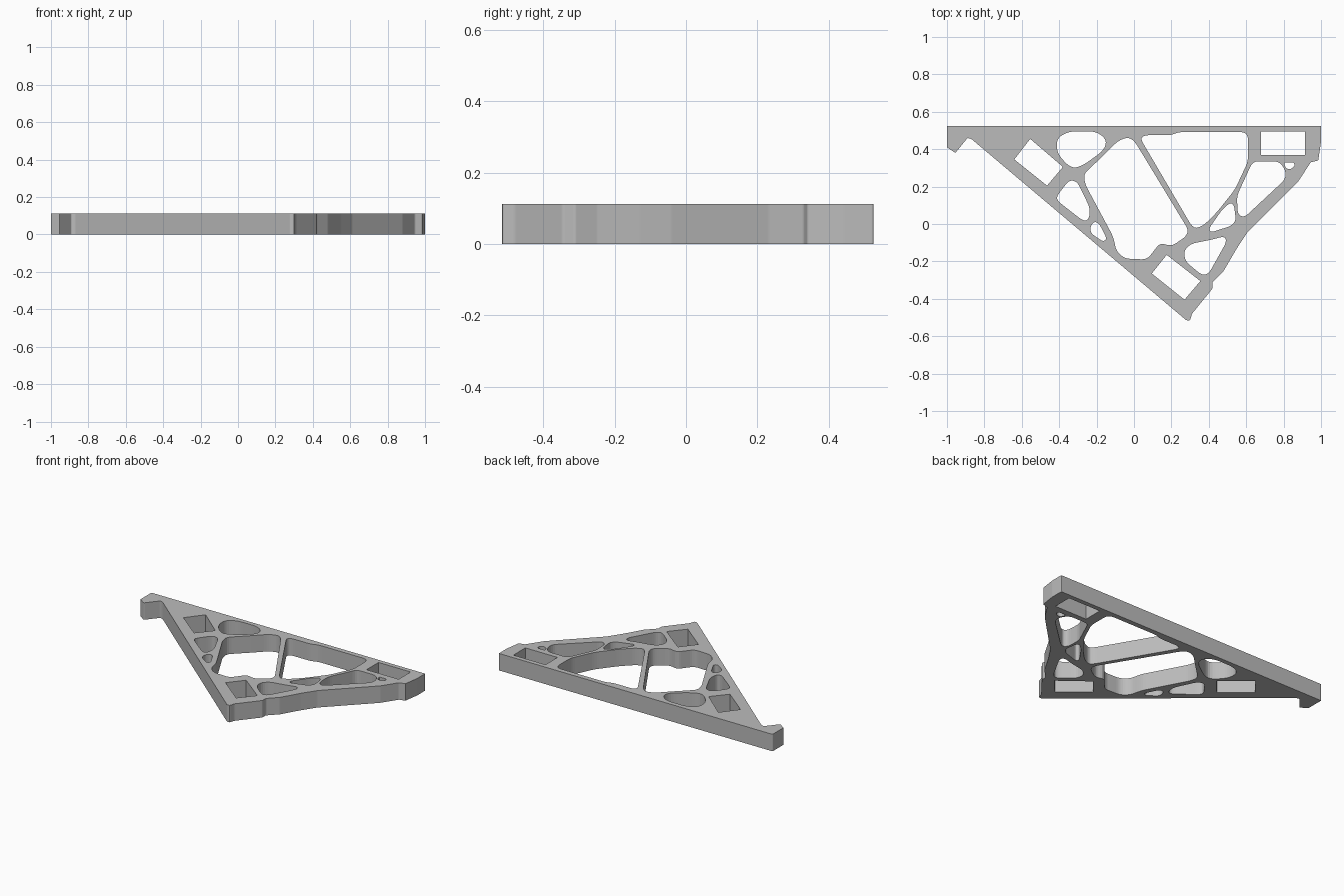
import bpy
from mathutils import Vector

HEIGHT = 0.112
UNIT = 0.01  # profile points are given in hundredths

default_cube = bpy.data.objects.get("Cube")
if default_cube:
    bpy.data.objects.remove(default_cube, do_unlink=True)


def make_material(name, color):
    material = bpy.data.materials.new(name)
    material.use_nodes = True
    material.diffuse_color = color
    material.node_tree.nodes["Principled BSDF"].inputs["Base Color"].default_value = color
    return material


def rounded(points, radius, steps=4):
    """Round every corner of a closed profile with a small quadratic arc."""
    corners = [Vector(point) * UNIT for point in points]
    if not radius:
        return corners
    result = []
    for index, corner in enumerate(corners):
        to_previous = corners[index - 1] - corner
        to_next = corners[(index + 1) % len(corners)] - corner
        start = corner + to_previous.normalized() * min(radius, to_previous.length * 0.48)
        end = corner + to_next.normalized() * min(radius, to_next.length * 0.48)
        for step in range(steps + 1):
            t = step / steps
            result.append(start * (1 - t) ** 2 + corner * 2 * t * (1 - t) + end * t ** 2)
    return result


# A filled flat curve: closed splines inside the outline become through holes
curve = bpy.data.curves.new("bracket_profile", "CURVE")
curve.dimensions = "2D"
curve.fill_mode = "BOTH"
curve.extrude = HEIGHT / 2


def add_loop(points, radius=0.0):
    loop = rounded(points, radius)
    spline = curve.splines.new("POLY")
    spline.points.add(len(loop) - 1)
    for target, position in zip(spline.points, loop):
        target.co = (position.x, position.y, 0, 1)
    spline.use_cyclic_u = True


# Outer outline: straight back edge, stepped right edge, hooked left end
add_loop([(-100, 52.5), (100, 52.5), (100, 44), (98.5, 34), (94.5, 33), (88, 23),
          (74, 9), (61, -4), (55, -13), (48, -25), (42, -31), (42, -34.5),
          (31, -48), (30, -51.5), (28, -51.5), (-87, 45.5), (-89, 46),
          (-95.5, 38), (-100, 41)], 0.006)

# Three rectangular sockets
add_loop([(-55.5, 45.5), (-64, 34.5), (-46.5, 20.5), (-38, 30.5)])
add_loop([(17.5, -16.5), (9.5, -26.5), (27, -40.5), (35.5, -30.5)])
add_loop([(68, 49.5), (91.5, 49.5), (91.5, 37), (68, 37)])

# Left openings: upper blob, middle triangle, small drop
add_loop([(-41, 46), (-35, 49.5), (-20, 49.5), (-14.5, 45), (-16, 39.5), (-27, 31.5),
          (-33, 29.5), (-39, 35), (-41.5, 40)], 0.04)
add_loop([(-33, 23.5), (-30, 22), (-23.5, 8.5), (-24, 2.5), (-27, 1.5), (-40.5, 12),
          (-41.5, 14.5), (-35.5, 22.5)], 0.03)
add_loop([(-21, 1.5), (-18.5, 0), (-14.5, -8), (-16.5, -9.5), (-23, -5), (-23.5, -1.5)], 0.02)

# Two large central openings, separated by the thin diagonal strut
add_loop([(-3, 46.5), (0.5, 44), (29, -3), (28, -6.5), (20, -12), (14, -10), (7, -19),
          (-5, -18.5), (-9.5, -14.5), (-11, -7), (-26, 21), (-27, 26.5),
          (-16.5, 36.5), (-8.5, 44.5)], 0.03)
add_loop([(3.5, 45.5), (5.5, 47.5), (20, 47.5), (24, 49.2), (59, 49.2), (61, 47),
          (61, 33.5), (54, 18.5), (44.5, 6.5), (37.5, -0.5), (33, -2.5), (30.5, -0.5)], 0.03)

# Right openings: tall triangle, tiny hole, drop, lower fan
add_loop([(63.5, 33.5), (77.5, 33.5), (81, 29), (81, 24), (59, 3.5), (55.5, 5), (55, 15)], 0.03)
add_loop([(80, 33), (85.5, 33), (86, 31), (83.5, 29), (81, 30)], 0.015)
add_loop([(51.5, 11.5), (53.5, 10), (54.5, 2), (52, -1), (41, -4.5), (40, -2.5), (47, 7.5)], 0.02)
add_loop([(48.5, -6.5), (49.5, -9.5), (40, -26.5), (36.5, -27.5), (27.5, -20), (26.5, -14.5),
          (30.5, -10.5), (41, -8.5)], 0.03)

# Turn the profile into a mesh plate standing on the ground
curve.materials.append(make_material("light grey", (0.5, 0.5, 0.5, 1)))
bracket = bpy.data.objects.new("bracket_plate", curve)
bpy.context.collection.objects.link(bracket)
bracket.location.z = HEIGHT / 2
bpy.ops.object.select_all(action="DESELECT")
bracket.select_set(True)
bpy.context.view_layer.objects.active = bracket
bpy.ops.object.convert(target="MESH")
bpy.ops.object.shade_flat()
